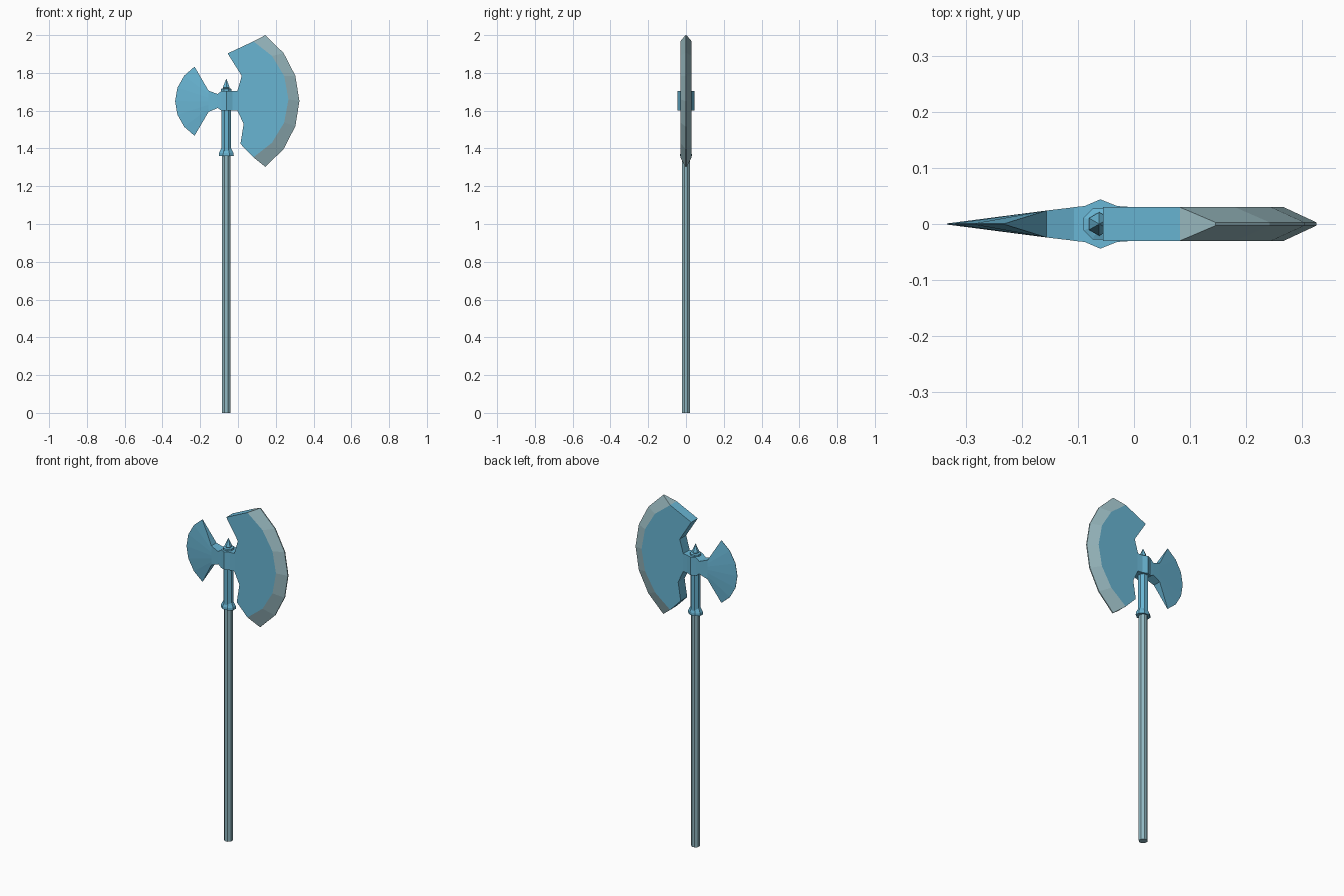
import bpy, bmesh, math

if "Cube" in bpy.data.objects:
    bpy.data.objects.remove(bpy.data.objects["Cube"])

CX = -0.062   # pole axis
MID = 1.652   # height of the head's centre line


def material(name, rgb):
    m = bpy.data.materials.new(name)
    m.diffuse_color = (*rgb, 1)
    m.use_nodes = True
    m.node_tree.nodes["Principled BSDF"].inputs["Base Color"].default_value = m.diffuse_color
    return m


BLUE = material("blue_metal", (0.14, 0.46, 0.65))
EDGE = material("pale_edge", (0.32, 0.49, 0.53))
POLE = material("grey_blue_pole", (0.28, 0.48, 0.54))


def finish(name, bm, mats):
    bmesh.ops.recalc_face_normals(bm, faces=bm.faces)
    me = bpy.data.meshes.new(name)
    bm.to_mesh(me)
    bm.free()
    for m in mats:
        me.materials.append(m)
    ob = bpy.data.objects.new(name, me)
    bpy.context.collection.objects.link(ob)
    return ob


def turned(name, profile, mat, sides=8, ysc=1.0):
    """Stack of (radius, z) rings around the pole axis, capped at both ends."""
    bm = bmesh.new()
    rings = []
    for r, z in profile:
        ring = []
        for i in range(sides):
            a = math.tau * (i + 0.5) / sides
            ring.append(bm.verts.new((CX + r * math.cos(a), ysc * r * math.sin(a), z)))
        rings.append(ring)
    for a, b in zip(rings, rings[1:]):
        for i in range(sides):
            j = (i + 1) % sides
            bm.faces.new((a[i], a[j], b[j], b[i]))
    bm.faces.new(rings[0])
    bm.faces.new(rings[-1])
    return finish(name, bm, [mat])


def arc(cx, cz, r, half_deg, n=7):
    """Points from the top to the bottom of an arc; negative r bulges to -x."""
    pts = []
    for i in range(n):
        a = math.radians(half_deg) * (1 - 2 * i / (n - 1))
        pts.append((cx + r * math.cos(a), cz + abs(r) * math.sin(a)))
    return pts


def blade(name, rows, mats):
    """Loft rows of (points, half thickness); the last strip gets the last material."""
    bm = bmesh.new()
    grid = [[[bm.verts.new((x, s * h, z)) for x, z in pts] for s in (-1, 1)]
            for pts, h in rows]
    for k, (a, b) in enumerate(zip(grid, grid[1:])):
        faces = []
        for s in (0, 1):
            for i in range(len(a[s]) - 1):
                faces.append(bm.faces.new((a[s][i], a[s][i + 1], b[s][i + 1], b[s][i])))
        for e in (0, -1):
            faces.append(bm.faces.new((a[0][e], b[0][e], b[1][e], a[1][e])))
        for f in faces:
            f.material_index = len(mats) - 1 if k == len(grid) - 2 else 0
    for g in (grid[0], grid[-1]):
        for i in range(len(g[0]) - 1):
            bm.faces.new((g[0][i], g[0][i + 1], g[1][i + 1], g[1][i]))
    edge = set(grid[-1][0] + grid[-1][1])
    for f in bm.faces:
        if all(v in edge for v in f.verts):
            f.material_index = len(mats) - 1
    return finish(name, bm, mats)


# Pole, socket with flared collar, and top spike
turned("pole", [(0.024, 0), (0.024, 1.37)], POLE)
turned("socket", [(0.028, 1.36), (0.028, 1.70)], BLUE)
turned("collar", [(0.043, 1.36), (0.042, 1.375), (0.029, 1.40)], BLUE, ysc=0.78)
turned("cap", [(0.030, 1.695), (0.030, 1.715), (0.021, 1.718)], BLUE)
turned("spike", [(0.016, 1.715), (0.021, 1.722), (0.001, 1.768)], BLUE, sides=6)

# Head block joining both blades
outline = [(-0.108, 0.03), (-0.088, 0.032), (-0.06, 0.044), (-0.03, 0.032), (0.0, 0.03)]
outline += [(x, -y) for x, y in reversed(outline)]
bm = bmesh.new()
base = bm.faces.new([bm.verts.new((x, y, 1.6)) for x, y in outline])
top = bmesh.ops.extrude_face_region(bm, geom=[base])["geom"]
for v in (g for g in top if isinstance(g, bmesh.types.BMVert)):
    v.co.z = 1.705
    if v.co.x < -0.1:
        v.co.z = 1.687
for v in bm.verts:
    if v.co.x < -0.1 and v.co.z < 1.65:
        v.co.z = 1.615
finish("head_block", bm, [BLUE])

# Large front blade: notched back, flat cheeks, bevelled cutting edge
back = [(-0.055, 1.903), (0.02, 1.784), (-0.003, 1.705), (-0.003, MID),
        (-0.003, 1.60), (0.03, 1.53), (0.013, 1.424)]
cheek = arc(-0.08, 1.66, 0.347, 62.2)
blade("large_blade", [(back, 0.03), (cheek, 0.03), (arc(-0.103, 1.651, 0.428, 54.6), 0.003)],
      [BLUE, EDGE])

# Small rear blade: narrow neck tapering to a thin curved edge
neck = [(-0.105, 1.687 - 0.012 * i) for i in range(7)]
root = [(-0.156, 1.706 - 0.0188 * i) for i in range(7)]
blade("rear_blade", [(neck, 0.03), (root, 0.024), (arc(-0.119, 1.65, -0.214, 58.8), 0.001)],
      [BLUE])
